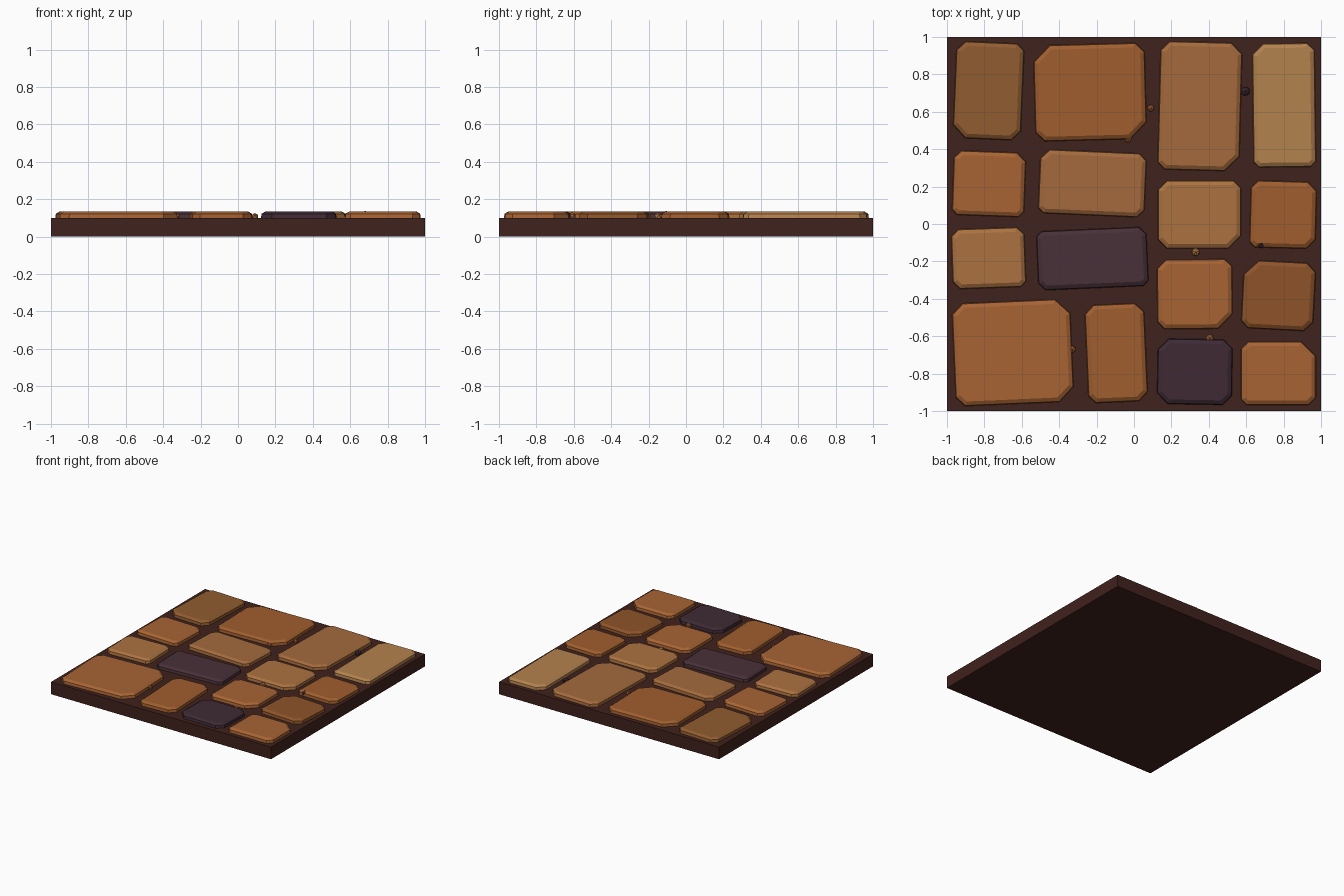
import bpy, bmesh, math
from mathutils import Matrix

if "Cube" in bpy.data.objects:
    bpy.data.objects.remove(bpy.data.objects["Cube"])

SLAB_TOP, STONE_TOP = 0.10, 0.135

COLORS = {
    "mortar": (64, 34, 29), "brown": (145, 92, 48), "orange": (160, 94, 46),
    "amber": (168, 100, 52), "tan": (164, 106, 60), "sand": (180, 130, 78),
    "ochre": (172, 114, 64), "rust": (142, 84, 42), "plum": (72, 48, 56),
    "dark_plum": (62, 42, 52),
}


def make_material(name, rgb):
    mat = bpy.data.materials.new(name)
    lin = [((c / 255 + 0.055) / 1.055) ** 2.4 for c in rgb]
    mat.diffuse_color = (*lin, 1)
    mat.use_nodes = True
    mat.node_tree.nodes["Principled BSDF"].inputs["Base Color"].default_value = mat.diffuse_color
    return mat


MATS = {k: make_material(k, v) for k, v in COLORS.items()}


def add_object(name, bm, color):
    bmesh.ops.recalc_face_normals(bm, faces=bm.faces)
    mesh = bpy.data.meshes.new(name)
    bm.to_mesh(mesh)
    bm.free()
    mesh.materials.append(MATS[color])
    ob = bpy.data.objects.new(name, mesh)
    bpy.context.collection.objects.link(ob)
    return ob


def octagon(w, h, cuts):
    """Rectangle of half size w, h with corners cut (bl, br, tr, tl)."""
    a, b, c, d = cuts
    return [(-w, -h + a), (-w + a, -h), (w - b, -h), (w, -h + b),
            (w, h - c), (w - c, h), (-w + d, h), (-w, h - d)]


def stone(i, x0, x1, y0, y1, deg, cuts, color):
    rot = math.radians(deg)
    w, h = (x1 - x0) / 2, (y1 - y0) / 2
    s = abs(math.sin(rot)) * 0.7
    w, h = w - s * h, h - s * w
    cuts = [int(c) * 0.01 for c in cuts]
    bm = bmesh.new()
    rings = []
    # foot, shoulder and bevelled top outline
    for inset, z in ((0, SLAB_TOP - 0.02), (0.006, 0.122), (0.027, STONE_TOP)):
        pts = octagon(w - inset, h - inset,
                      [max(c - 0.59 * inset, 0.006) for c in cuts])
        rings.append([bm.verts.new((x, y, z)) for x, y in pts])
    for lo, hi in zip(rings, rings[1:]):
        for k in range(8):
            n = (k + 1) % 8
            bm.faces.new((lo[k], lo[n], hi[n], hi[k]))
    bm.faces.new(rings[0])
    bm.faces.new(rings[-1])
    ob = add_object(f"paving_stone_{i:02d}", bm, color)
    ob.location = ((x0 + x1) / 2, (y0 + y1) / 2, 0)
    ob.rotation_euler.z = rot


# mortar slab
bm = bmesh.new()
bmesh.ops.create_cube(bm, size=1, matrix=Matrix.Translation((0, 0, SLAB_TOP / 2))
                      @ Matrix.Diagonal((2, 2, SLAB_TOP, 1)))
add_object("mortar_slab", bm, "mortar")

# paving stones: x range, y range, turn, corner cuts in hundredths, colour
left_stones = [
    (-.97, -.585, .445, .98, -2.5, "7545", "brown"),
    (-.54, .07, .44, .97, 1.5, "5959", "orange"),
    (-.975, -.575, .035, .395, -2, "3354", "amber"),
    (-.515, .07, .035, .40, -2.5, "3445", "tan"),
    (-.98, -.575, -.35, -.015, 2, "4344", "ochre"),
    (-.525, .08, -.355, -.015, 2.5, "4343", "plum"),
    (-.975, -.32, -.975, -.40, 2.5, "5886", "amber"),
    (-.265, .075, -.96, -.42, 2.5, "4555", "orange"),
]
right_stones = [
    (.125, .58, .28, .98, -1.5, "4865", "tan"),
    (.63, .975, .30, .97, 0.7, "3346", "sand"),
    (.125, .575, -.135, .235, 0, "5745", "ochre"),
    (.615, .98, -.135, .235, -1.5, "3554", "orange"),
    (.12, .53, -.565, -.185, 0.5, "4845", "amber"),
    (.57, .975, -.575, -.19, -3, "4558", "rust"),
    (.12, .53, -.97, -.61, -1, "6556", "dark_plum"),
    (.57, .975, -.97, -.625, 0, "3484", "amber"),
]
for i, row in enumerate(left_stones + right_stones, 1):
    stone(i, *row)

# loose pebbles: x, y, z, radius, colour
pebbles = [
    (.09, .62, .108, .020, "amber"), (-.03, .452, .108, .020, "orange"),
    (.595, .71, .11, .027, "dark_plum"), (.33, -.15, .108, .024, "ochre"),
    (.68, -.105, .115, .026, "plum"), (-.33, -.67, .11, .021, "orange"),
    (.405, -.61, .11, .023, "amber"), (.41, -.48, .12, .017, "amber"),
    (.765, -.41, .12, .017, "rust"),
]
for i, (x, y, z, r, color) in enumerate(pebbles, 1):
    bm = bmesh.new()
    bmesh.ops.create_icosphere(bm, subdivisions=1, radius=r,
                               matrix=Matrix.Rotation(i, 4, 'Z') @ Matrix.Diagonal((1, 1, 0.9, 1)))
    add_object(f"pebble_{i}", bm, color).location = (x, y, z)
